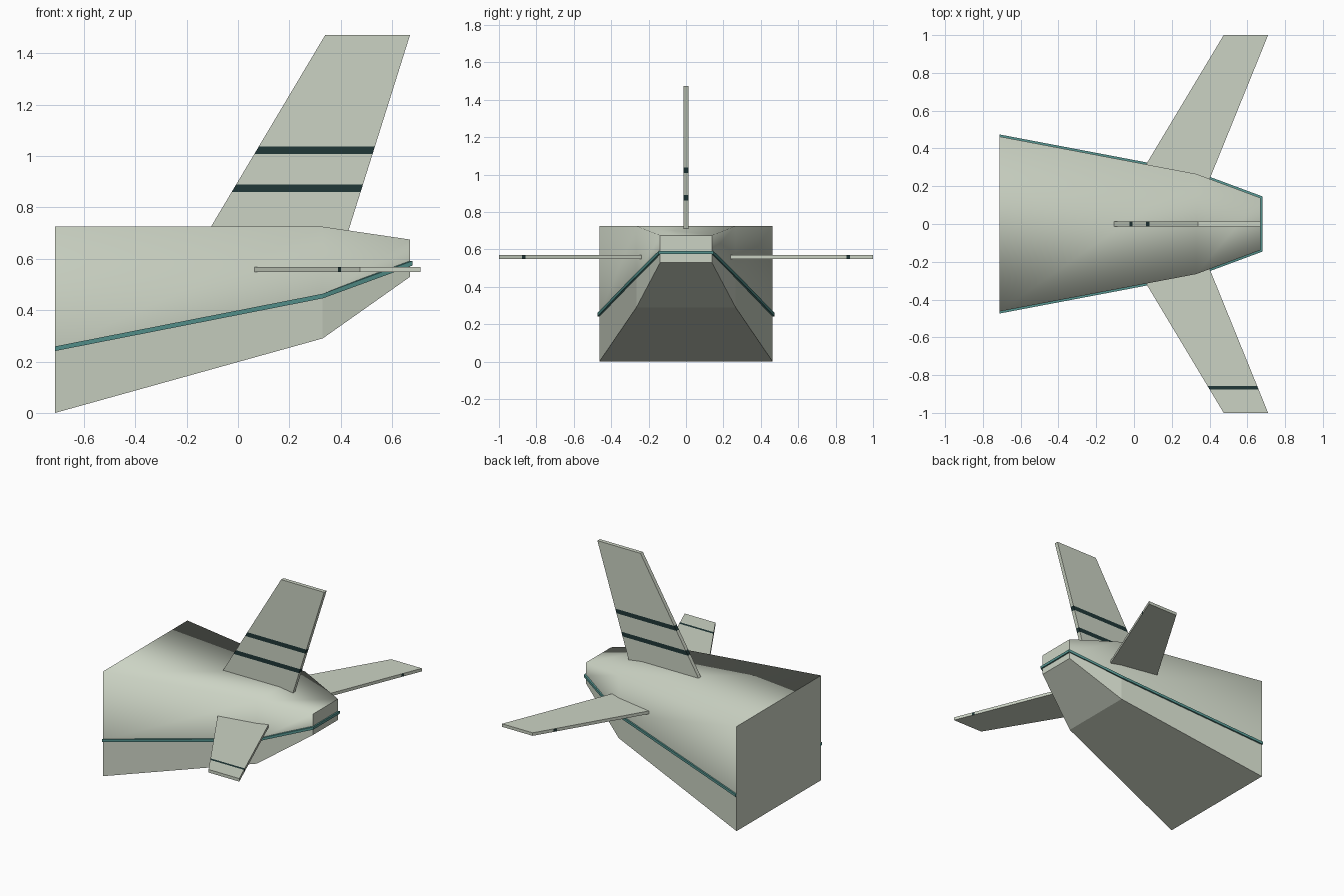
import bpy, bmesh
from mathutils import Vector

if "Cube" in bpy.data.objects:
    bpy.data.objects.remove(bpy.data.objects["Cube"])


def material(name, rgb):
    m = bpy.data.materials.new(name)
    m.diffuse_color = (*rgb, 1)
    m.use_nodes = True
    m.node_tree.nodes["Principled BSDF"].inputs["Base Color"].default_value = m.diffuse_color
    return m


PALE = material("pale_grey_green", (0.60, 0.65, 0.55))
TEAL = material("teal_trim", (0.09, 0.29, 0.27))
DARK = material("dark_stripe", (0.014, 0.038, 0.038))


def finish(bm, name, *mats):
    bmesh.ops.recalc_face_normals(bm, faces=bm.faces)
    me = bpy.data.meshes.new(name)
    bm.to_mesh(me)
    bm.free()
    for m in mats:
        me.materials.append(m)
    ob = bpy.data.objects.new(name, me)
    bpy.context.collection.objects.link(ob)
    return ob


def slab(pts, thickness):
    """Extrude a flat outline into a slab."""
    bm = bmesh.new()
    f = bm.faces.new([bm.verts.new(p) for p in pts])
    r = bmesh.ops.extrude_face_region(bm, geom=[f])
    vs = [v for v in r["geom"] if isinstance(v, bmesh.types.BMVert)]
    bmesh.ops.translate(bm, verts=vs, vec=thickness)
    return bm


def cut(bm, axis, values):
    """Slice the slab across one axis so stripes get their own faces."""
    for v in values:
        p = Vector((0, 0, 0))
        n = Vector((0, 0, 0))
        p[axis], n[axis] = v, 1
        bmesh.ops.bisect_plane(bm, geom=bm.verts[:] + bm.edges[:] + bm.faces[:],
                               plane_co=p, plane_no=n)
    bm.normal_update()


# Fuselage stations: x, half width, bottom z, trim z, top z
STATIONS = [(-0.712, 0.463, 0.0, 0.25, 0.725),
            (0.33, 0.265, 0.29, 0.455, 0.725),
            (0.67, 0.138, 0.53, 0.583, 0.675)]

# Fuselage: rounded shading over the top, flat below the trim line
bm = bmesh.new()
rings = []
for x, w, zb, zt, zu in STATIONS:
    rings.append([bm.verts.new(p) for p in (
        (x, -w, zb), (x, -w, zt), (x, -w, zu), (x, w, zu), (x, w, zt), (x, w, zb))])
for a, b in zip(rings, rings[1:]):
    for i in range(6):
        j = (i + 1) % 6
        f = bm.faces.new((a[i], b[i], b[j], a[j]))
        f.smooth = i in (1, 2, 3)
bm.faces.new(rings[0])
bm.faces.new(rings[-1])
finish(bm, "tail_fuselage", PALE)

# Trim strip running along both sides and round the tail end
path = [(x, w, zt) for x, w, _, zt, _ in STATIONS]
outs = [(0.0, 0.011), (0.0, 0.011), (0.01, 0.008)]
side = [(Vector(p), Vector((ox, oy, 0))) for p, (ox, oy) in zip(path, outs)]
flip = Vector((1, -1, 1))
full = [(p * flip, o * flip) for p, o in side] + side[::-1]
bm = bmesh.new()
rings = []
for p, o in full:
    up = Vector((0, 0, 0.009))
    rings.append([bm.verts.new(q) for q in (p - o - up, p + o - up, p + o + up, p - o + up)])
for a, b in zip(rings, rings[1:]):
    for i in range(4):
        j = (i + 1) % 4
        bm.faces.new((a[i], b[i], b[j], a[j]))
bm.faces.new(rings[0])
bm.faces.new(rings[-1])
finish(bm, "trim_strip", TEAL)

# Vertical fin with two dark bands
bm = slab([(-0.12, -0.0135, 0.70), (0.34, -0.0135, 1.472),
           (0.67, -0.0135, 1.472), (0.427, -0.0135, 0.70)], (0, 0.027, 0))
bands = [(0.86, 0.89), (1.008, 1.038)]
cut(bm, 2, [z for b in bands for z in b])
for f in bm.faces:
    z = f.calc_center_median().z
    f.material_index = int(any(lo < z < hi for lo, hi in bands))
finish(bm, "vertical_fin", PALE, DARK)

# Tailplanes with a narrow dark band near the tip
for s, name in ((-1, "tailplane_near"), (1, "tailplane_far")):
    bm = slab([(-0.005, s * 0.2, 0.548), (0.475, s * 1.0, 0.548),
               (0.71, s * 1.0, 0.548), (0.385, s * 0.2, 0.548)], (0, 0, 0.021))
    cut(bm, 1, [s * 0.857, s * 0.877])
    bmesh.ops.recalc_face_normals(bm, faces=bm.faces)
    for f in bm.faces:
        in_band = 0.857 < abs(f.calc_center_median().y) < 0.877
        painted = abs(f.normal.z) < 0.5 or (s < 0 and f.normal.z > 0.5)
        f.material_index = int(in_band and painted)
    finish(bm, name, PALE, DARK)
